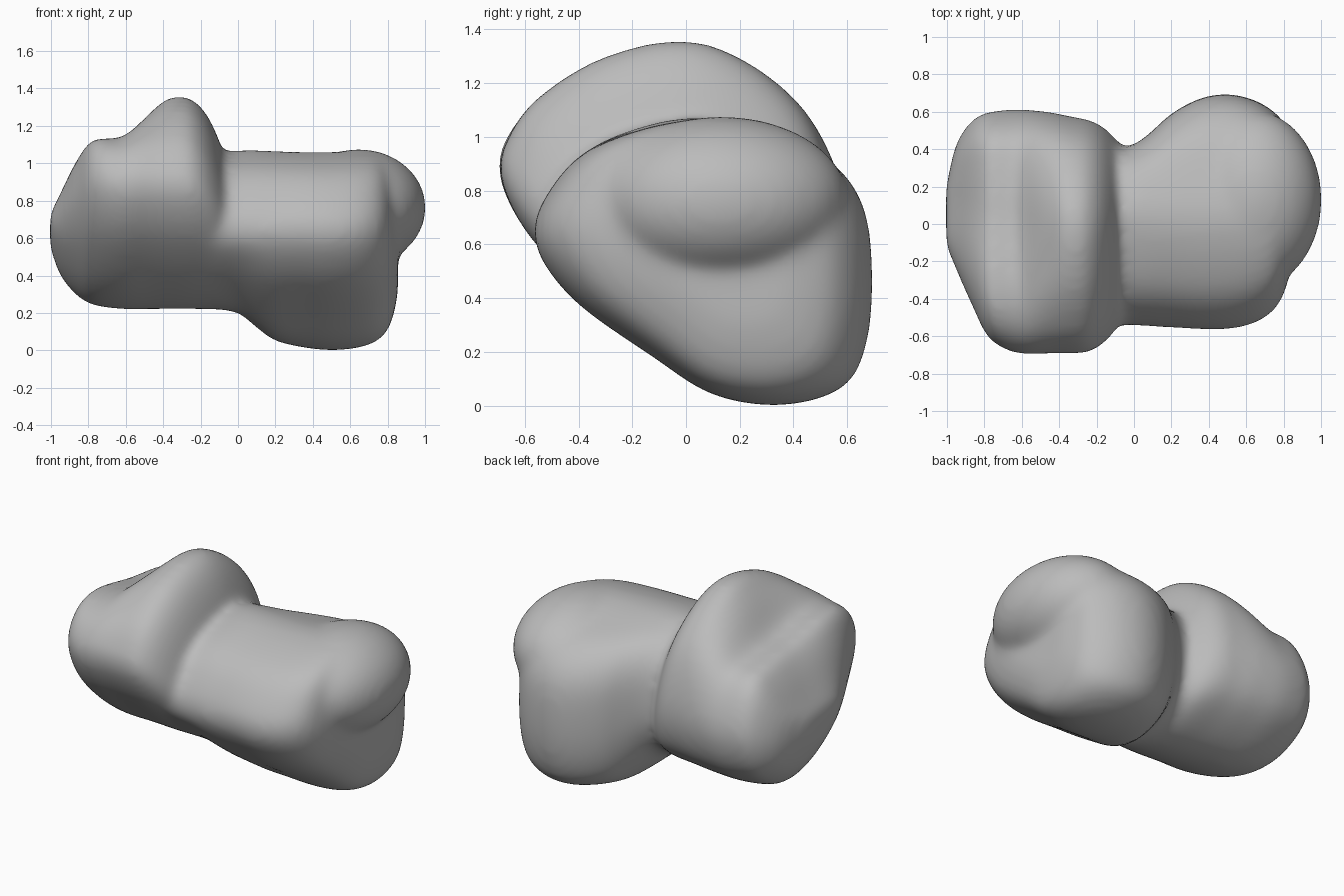
import bpy, bmesh
from mathutils import Matrix, Vector

cube = bpy.data.objects.get("Cube")
if cube:
    bpy.data.objects.remove(cube, do_unlink=True)


def spline(points, steps, closed):
    """Catmull-Rom curve through tuples of any length."""
    pts = [Vector(p) for p in points]
    n = len(pts)
    pick = (lambda i: pts[i % n]) if closed else (lambda i: pts[max(0, min(n - 1, i))])
    out = []
    for i in range(n if closed else n - 1):
        a, b, c, d = (pick(i + k) for k in (-1, 0, 1, 2))
        for s in range(steps):
            t = s / steps
            out.append(0.5 * (2 * b + (c - a) * t + (2 * a - 5 * b + 4 * c - d) * t ** 2
                              + (3 * b - a - 3 * c + d) * t ** 3))
    return out if closed else out + [pts[-1]]


def add_lobe(bm, start, end, stations):
    """Loft along x between two y-z profiles; stations hold x, blend, y limits, z limits."""
    first, last = spline(start, 5, True), spline(end, 5, True)
    spans = spline([s[:3] for s in stations], 4, False)
    rests = spline([s[3:] for s in stations], 4, False)
    loops = []
    for (x, blend, y0), (y1, z0, z1) in zip(spans, rests):
        ring = [p.lerp(q, blend) for p, q in zip(first, last)]
        ys, zs = [p.x for p in ring], [p.y for p in ring]
        y_scale = (y1 - y0) / (max(ys) - min(ys))
        z_scale = (z1 - z0) / (max(zs) - min(zs))
        loops.append([bm.verts.new((x, y0 + (y - min(ys)) * y_scale, z0 + (z - min(zs)) * z_scale))
                      for y, z in zip(ys, zs)])
    n = len(first)
    for a, b in zip(loops, loops[1:]):
        for i in range(n):
            j = (i + 1) % n
            bm.faces.new((a[i], a[j], b[j], b[i]))
    bm.faces.new(loops[0])
    bm.faces.new(loops[-1])


bm = bmesh.new()

# Larger lobe: slim at the neck, deep with a slanting underside further out
front_edge = [(-.56, .62), (-.5, .81), (-.33, .975), (0, 1.07)]
add_lobe(bm,
         front_edge + [(.2, 1.03), (.33, .94), (.4, .8), (.42, .6), (.4, .45), (.33, .32), (.2, .23),
                       (.04, .2), (-.14, .25), (-.42, .44)],
         front_edge + [(.3, 1.015), (.53, .92), (.66, .74), (.69, .45), (.66, .2), (.57, .06), (.35, 0),
                       (.1, .04), (-.12, .18), (-.42, .4)],
         [(-.12, 0, -.54, .4, .22, 1.05), (0, 0, -.545, .425, .2, 1.07), (.1, .4, -.55, .5, .12, 1.07),
          (.2, .75, -.555, .59, .05, 1.065), (.35, 1, -.565, .67, .015, 1.06), (.5, 1, -.565, .695, 0, 1.06),
          (.65, 1, -.53, .66, .015, 1.06), (.76, 1, -.45, .59, .06, 1.045), (.82, 1, -.32, .51, .15, .97),
          (.855, 1, -.14, .38, .3, .78)])

# Overhanging bulge on its outer end
bmesh.ops.create_icosphere(bm, subdivisions=4, radius=1,
                           matrix=Matrix.LocRotScale(Vector((.645, .13, .762)), None, Vector((.36, .475, .315))))

# Ridged lobe: arched at the ridge, flatter with a raised front shoulder at its outer end
front_edge = [(-.69, .845), (-.655, 1.0)]
underside = [(.61, .62), (.52, .4), (.25, .24), (0, .23), (-.28, .36), (-.565, .61)]
add_lobe(bm,
         front_edge + [(-.54, 1.145), (-.3, 1.29), (0, 1.355), (.24, 1.285), (.46, 1.11), (.575, .88)] + underside,
         front_edge + [(-.53, 1.1), (-.33, 1.12), (0, 1.06), (.25, 1.03), (.45, .98), (.57, .82)] + underside,
         [(-.07, 0, -.53, .42, .24, 1.03), (-.12, 0, -.6, .48, .22, 1.17), (-.18, 0, -.655, .53, .22, 1.28),
          (-.25, 0, -.69, .56, .22, 1.345), (-.31, 0, -.695, .57, .22, 1.36), (-.38, .06, -.695, .585, .22, 1.345),
          (-.46, .3, -.695, .6, .22, 1.28), (-.62, .88, -.695, .615, .22, 1.14),
          (-.77, 1, -.62, .6, .24, 1.13), (-.86, 1, -.45, .56, .29, 1.02), (-.95, 1, -.25, .43, .4, .84),
          (-1.005, 1, -.12, .2, .55, .73)])

bmesh.ops.recalc_face_normals(bm, faces=bm.faces)
mesh = bpy.data.meshes.new("two_lobed_rock")
bm.to_mesh(mesh)
bm.free()
rock = bpy.data.objects.new("two_lobed_rock", mesh)
bpy.context.collection.objects.link(rock)

# Fuse the parts into one softly weathered surface
remesh = rock.modifiers.new("fuse", 'REMESH')
remesh.mode = 'VOXEL'
remesh.voxel_size = 0.022
remesh.use_smooth_shade = True
smooth = rock.modifiers.new("weather", 'SMOOTH')
smooth.factor = 0.5
smooth.iterations = 26

# Plain grey stone
stone = bpy.data.materials.new("grey_stone")
stone.use_nodes = True
grey = (0.5, 0.5, 0.5, 1)
stone.diffuse_color = grey
stone.node_tree.nodes["Principled BSDF"].inputs["Base Color"].default_value = grey
mesh.materials.append(stone)
for poly in mesh.polygons:
    poly.use_smooth = True
